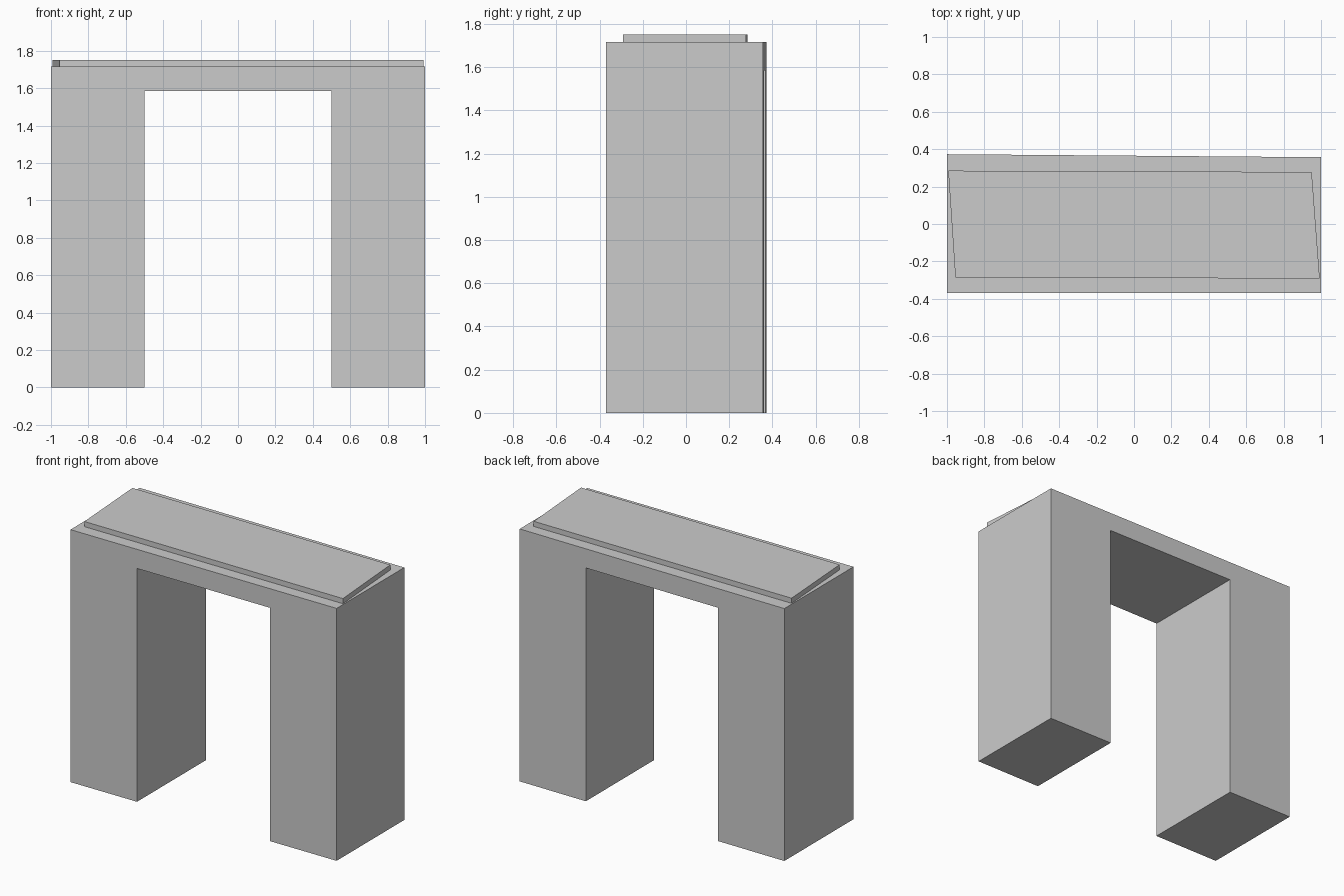
import bpy, bmesh

if "Cube" in bpy.data.objects:
    bpy.data.objects.remove(bpy.data.objects["Cube"])


def prism(name, points, offset):
    """Extrude a closed planar outline along offset."""
    bm = bmesh.new()
    face = bm.faces.new([bm.verts.new(p) for p in points])
    ret = bmesh.ops.extrude_face_region(bm, geom=[face])
    new = [v for v in ret["geom"] if isinstance(v, bmesh.types.BMVert)]
    bmesh.ops.translate(bm, verts=new, vec=offset)
    return bm, new


def finish(name, bm):
    bmesh.ops.recalc_face_normals(bm, faces=bm.faces)
    mesh = bpy.data.meshes.new(name)
    bm.to_mesh(mesh)
    bm.free()
    obj = bpy.data.objects.new(name, mesh)
    bpy.context.collection.objects.link(obj)
    return obj


# Gateway body: two legs and a lintel, with a slightly skewed back face
outline = [(-1, 0), (-0.5, 0), (-0.5, 1.585), (0.5, 1.585),
           (0.5, 0), (1, 0), (1, 1.715), (-1, 1.715)]
bm, back = prism("arch_body", [(x, -0.37, z) for x, z in outline], (0, 0.735, 0))
for v in back:
    v.co.y -= 0.008 * v.co.x
finish("arch_body", bm)

# Thin, slightly crooked cap slab on top
corners = [(-0.955, -0.285), (0.993, -0.292), (0.95, 0.278), (-0.993, 0.285)]
bm, _ = prism("cap_slab", [(x, y, 1.715) for x, y in corners], (0, 0, 0.035))
finish("cap_slab", bm)
